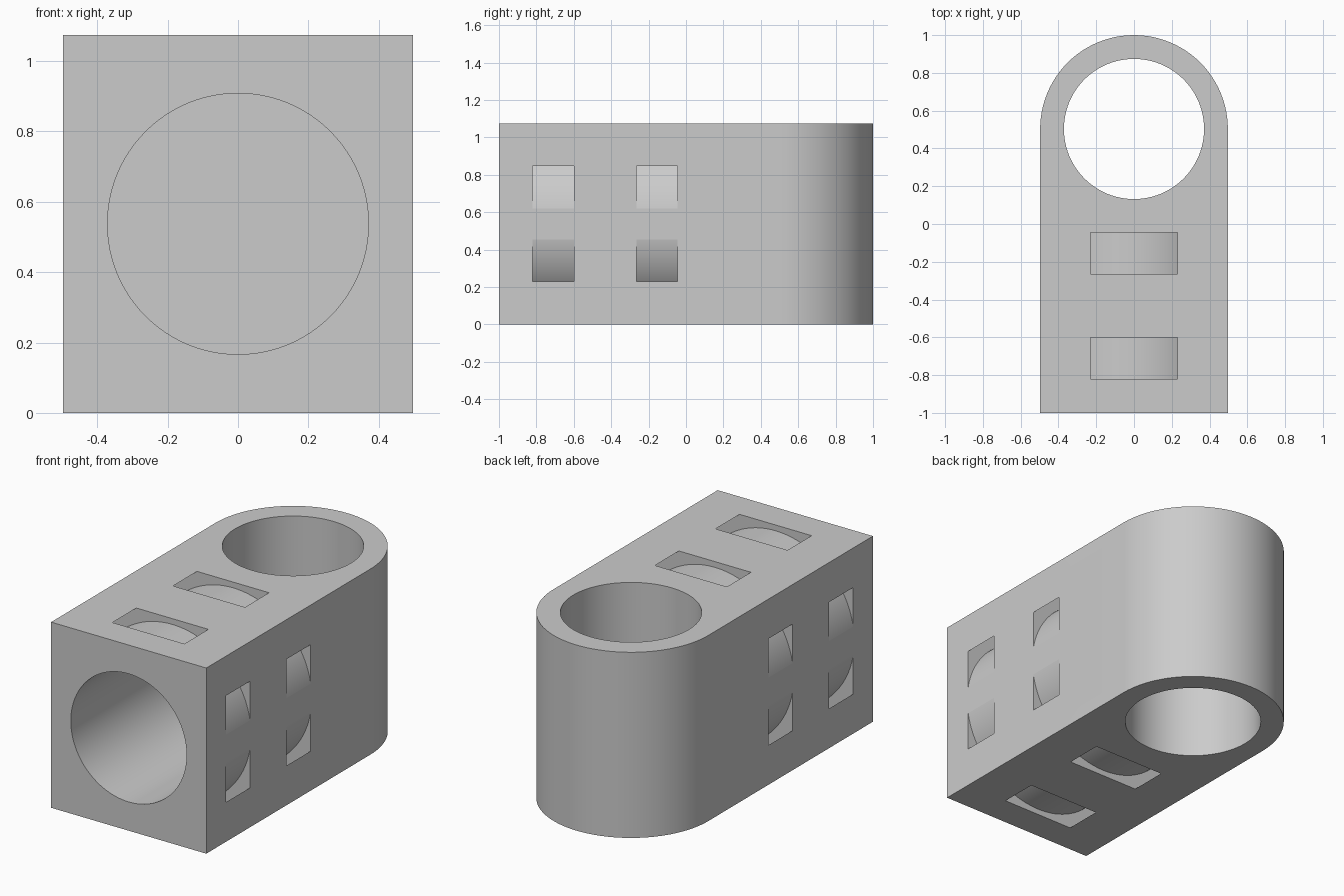
import bpy, bmesh
from math import pi, cos, sin, radians
from mathutils import Matrix, Vector

if "Cube" in bpy.data.objects:
    bpy.data.objects.remove(bpy.data.objects["Cube"])

HALF_W, HEIGHT = 0.497, 1.075
MID_Z = HEIGHT / 2
EYE_Y = 1 - HALF_W          # centre of the rounded end
HOLE_R = 0.371
STRAP_IN, STRAP_OUT = 0.504, 0.585

grey = bpy.data.materials.new("plain grey")
grey.use_nodes = True
colour = (0.6, 0.6, 0.6, 1)
grey.diffuse_color = colour
grey.node_tree.nodes["Principled BSDF"].inputs["Base Color"].default_value = colour


def make_object(name, bm):
    bmesh.ops.recalc_face_normals(bm, faces=bm.faces)
    mesh = bpy.data.meshes.new(name)
    bm.to_mesh(mesh)
    bm.free()
    mesh.materials.append(grey)
    obj = bpy.data.objects.new(name, mesh)
    bpy.context.collection.objects.link(obj)
    return obj


def cylinder(name, radius, depth, matrix):
    bm = bmesh.new()
    bmesh.ops.create_cone(bm, cap_ends=True, segments=96, radius1=radius,
                          radius2=radius, depth=depth, matrix=matrix)
    return make_object(name, bm)


def strap_ring(name, y0, y1):
    # square-section ring around the bore axis
    bm = bmesh.new()
    section = [bm.verts.new((r, y, MID_Z)) for r, y in
               ((STRAP_IN, y0), (STRAP_OUT, y0), (STRAP_OUT, y1), (STRAP_IN, y1))]
    edges = [bm.edges.new((section[i], section[(i + 1) % 4])) for i in range(4)]
    bmesh.ops.spin(bm, geom=section + edges, cent=(0, 0, MID_Z), axis=(0, 1, 0),
                   angle=2 * pi, steps=128, use_merge=False)
    bmesh.ops.remove_doubles(bm, verts=bm.verts, dist=1e-4)
    return make_object(name, bm)


# Block with a half-round back end
bm = bmesh.new()
outline = [(-HALF_W, -1), (HALF_W, -1)]
outline += [(HALF_W * cos(pi * i / 48), EYE_Y + HALF_W * sin(pi * i / 48))
            for i in range(49)]
base = bm.faces.new([bm.verts.new((x, y, 0)) for x, y in outline])
top = bmesh.ops.extrude_face_region(bm, geom=[base])["geom"]
bmesh.ops.translate(bm, vec=(0, 0, HEIGHT),
                    verts=[g for g in top if isinstance(g, bmesh.types.BMVert)])
body = make_object("clamp_body", bm)

# Upright through hole, blind front socket and two strap channels
BORE_END, BORE_START = 0.01, -1.2
bore_matrix = (Matrix.Translation(Vector((0, (BORE_START + BORE_END) / 2, MID_Z)))
               @ Matrix.Rotation(pi / 2, 4, 'X'))
cutters = [
    cylinder("upright_hole_cutter", HOLE_R, 2,
             Matrix.Translation((0, EYE_Y, MID_Z))),
    cylinder("front_socket_cutter", HOLE_R, BORE_END - BORE_START, bore_matrix),
    strap_ring("front_strap_cutter", -0.82, -0.60),
    strap_ring("rear_strap_cutter", -0.265, -0.045),
]

bpy.context.view_layer.objects.active = body
body.select_set(True)
for cutter in cutters:
    cutter.hide_render = True
    mod = body.modifiers.new("cut", 'BOOLEAN')
    mod.operation = 'DIFFERENCE'
    mod.solver = 'EXACT'
    mod.object = cutter
    bpy.ops.object.modifier_apply(modifier=mod.name)
    bpy.data.objects.remove(cutter)

# Smooth curves, crisp edges
bpy.ops.object.shade_smooth_by_angle(angle=radians(8))
